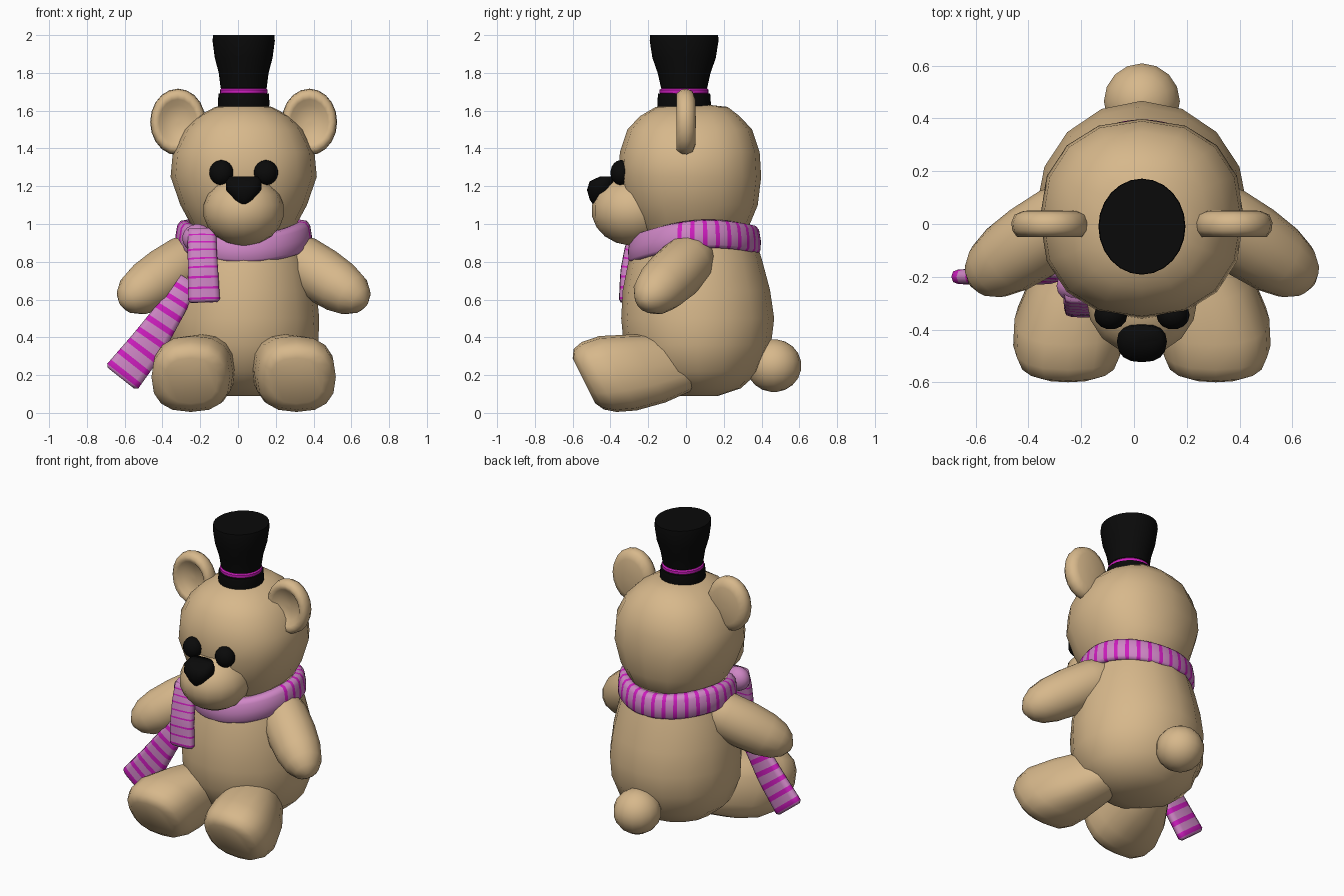
import bpy, bmesh, math
from mathutils import Vector as V

if "Cube" in bpy.data.objects:
    bpy.data.objects.remove(bpy.data.objects["Cube"])

BX = 0.03  # centre line of the bear


def material(name, rgb):
    m = bpy.data.materials.new(name)
    m.diffuse_color = (*rgb, 1)
    m.use_nodes = True
    m.node_tree.nodes["Principled BSDF"].inputs["Base Color"].default_value = m.diffuse_color
    return m


TAN = material("tan fur", (0.68, 0.48, 0.26))
BLACK = material("black", (0.003, 0.003, 0.003))
PINK = material("light pink", (0.62, 0.24, 0.56))
MAGENTA = material("magenta", (0.62, 0.012, 0.52))


def ring(c, u, v, n=16, p=2.0):
    """Superellipse loop round c with half axes u and v."""
    c, u, v = V(c), V(u), V(v)
    out = []
    for i in range(n):
        a = 2 * math.pi * i / n
        ca, sa = math.cos(a), math.sin(a)
        out.append(c + u * math.copysign(abs(ca) ** (2 / p), ca)
                   + v * math.copysign(abs(sa) ** (2 / p), sa))
    return out


def loft(name, rings, mats, closed=False, stripe=None, angle=180):
    """Skin a list of loops; stripe(i) picks the material of segment i."""
    bm = bmesh.new()
    loops = [[bm.verts.new(p) for p in r] for r in rings]
    n = len(loops[0])
    for i in range(len(loops) if closed else len(loops) - 1):
        a, b = loops[i], loops[(i + 1) % len(loops)]
        for j in range(n):
            k = (j + 1) % n
            f = bm.faces.new((a[j], a[k], b[k], b[j]))
            f.material_index = stripe(i) if stripe else 0
    if not closed:
        bm.faces.new(loops[0])
        bm.faces.new(loops[-1])
    bmesh.ops.recalc_face_normals(bm, faces=bm.faces)
    me = bpy.data.meshes.new(name)
    bm.to_mesh(me)
    bm.free()
    for m in mats:
        me.materials.append(m)
    me.shade_smooth()
    if angle < 180:
        me.set_sharp_from_angle(angle=math.radians(angle))
    ob = bpy.data.objects.new(name, me)
    bpy.context.collection.objects.link(ob)
    return ob


def stack(name, rows, mat, n=16, p=2.0, x=BX, angle=180):
    """Horizontal loops from rows of (z, centre y, half x, half y)."""
    return loft(name, [ring((x, cy, z), (rx, 0, 0), (0, ry, 0), n, p)
                       for z, cy, rx, ry in rows], [mat], angle=angle)


def ellipsoid(name, c, r, mat, n=16, m=9):
    rows = []
    for i in range(m + 1):
        t = math.pi * (0.03 + 0.94 * i / m)
        rows.append((c[2] - r[2] * math.cos(t), c[1],
                     r[0] * math.sin(t), r[1] * math.sin(t)))
    return stack(name, rows, mat, n, x=c[0])


# body and head
stack("body", [(.09, .07, .12, .10), (.13, .07, .24, .22), (.22, .065, .345, .325),
               (.36, .06, .395, .39), (.5, .062, .4, .405), (.65, .055, .385, .39),
               (.8, .05, .355, .355), (.92, .05, .315, .32), (1.02, .05, .28, .28)], TAN)
stack("head", [(.9, .03, .2, .2), (.98, .03, .27, .30), (1.1, .03, .335, .35),
               (1.25, .02, .387, .378), (1.38, .02, .375, .37), (1.5, .02, .315, .33),
               (1.57, .02, .245, .265), (1.62, .03, .15, .19), (1.632, .03, .06, .08)],
      TAN, p=2.25)
ellipsoid("snout", (BX, -.28, 1.07), (.215, .22, .185), TAN)
ellipsoid("tail", (BX, .465, .25), (.146, .146, .14), TAN)

# nose
stack("nose", [(1.10, -.465, .015, .025), (1.13, -.455, .05, .055), (1.18, -.45, .093, .074),
               (1.225, -.445, .095, .066), (1.252, -.42, .075, .035)], BLACK, p=2.4)

# paired parts
for s, side in ((-1, "left"), (1, "right")):
    def P(x, y, z):
        return V((BX + s * x, y, z))

    ellipsoid(side + "_eye", P(.118, -.345, 1.272), (.064, .056, .066), BLACK, 14)

    # ear: round dish with a raised rim
    prof = [(.01, -.012), (.075, -.015), (.1, -.042), (.125, -.05), (.143, -.025),
            (.147, .005), (.135, .035), (.1, .05), (.01, .052)]
    loft(side + "_ear", [ring(P(.348, y, 1.54), (r, 0, 0), (0, 0, r * 1.2), 20)
                         for r, y in prof], [TAN])

    # arm: tapered capsule from shoulder to paw
    d = V((s * .28, -.19, -.18)).normalized()
    u = d.cross(V((0, 0, 1))).normalized()
    v = d.cross(u)
    arm = [(-.1, .08), (-.05, .12), (.05, .145), (.2, .148), (.33, .138),
           (.42, .115), (.48, .075), (.512, .025)]
    loft(side + "_arm", [ring(P(.27, .03, .82) + d * t, u * r, v * r, 14)
                         for t, r in arm], [TAN])

    # leg: boxy loops leaning forward at the top, ending in a flat sole
    leg = [(.15, .06, .29, .10, .10), (.17, -.05, .265, .15, .15), (.23, -.2, .235, .185, .18),
           (.27, -.36, .21, .213, .197), (.28, -.46, .19, .208, .185),
           (.28, -.515, .178, .185, .16), (.28, -.54, .17, .14, .12)]
    loft(side + "_leg", [ring(P(x, y, z), (rx, 0, 0), (0, -.5 * rz, rz), 16, 2.5)
                         for x, y, z, rx, rz in leg], [TAN])

# hat with brim and band
stack("hat", [(1.60, -.01, .13, .135), (1.635, -.01, .137, .142), (1.69, -.01, .133, .138),
              (1.692, -.01, .113, .113), (1.715, -.01, .115, .115), (1.72, -.01, .122, .122),
              (1.80, -.01, .132, .14), (1.88, -.01, .153, .168), (1.97, -.01, .165, .182),
              (2.0, -.01, .162, .18)], BLACK, 24, angle=40)
stack("hat_band", [(1.688, -.01, .121, .124), (1.694, -.01, .126, .13),
                   (1.71, -.01, .126, .13), (1.717, -.01, .119, .122)], MAGENTA, 24, angle=40)

# scarf wrapped round the neck, striped except at the front
N = 96
loops = []
for i in range(N):
    a = 2 * math.pi * i / N
    ca, sa = math.cos(a), math.sin(a)
    c = (BX + .325 * ca, .045 + .315 * sa, .945 + .025 * sa - .05 * sa * sa)
    loops.append(ring(c, (.036 * ca, .036 * sa, -.006), (-.006 * ca, -.006 * sa, .075), 10, 3))
loft("scarf_wrap", loops, [PINK, MAGENTA], closed=True,
     stripe=lambda i: int(i % 3 == 2 and math.sin(2 * math.pi * i / N) > -.35))


def scarf_end(name, path, stripes, share):
    """Flat striped strip through path points (x, y, z, half width)."""
    ts = []
    for k in range(stripes):
        ts += [k / stripes, (k + 1 - share) / stripes]
    ts.append(1)

    def at(t):
        f = min(max(t, 0), 1) * (len(path) - 1)
        i = min(int(f), len(path) - 2)
        return V(path[i]).lerp(V(path[i + 1]), f - i)
    out = []
    for t in ts:
        q = at(t)
        d = (at(t + .1) - at(t - .1)).to_3d().normalized()
        u = d.cross(V((0, 1, 0))).normalized()
        w = d.cross(u)
        out.append(ring(q.to_3d(), u * q.w, w * .03, 12, 3.5))
    # rounded tip
    out.append(ring(q.to_3d() + d * .015, u * (q.w * .85), w * .02, 12, 3.5))
    loft(name, out, [PINK, MAGENTA], stripe=lambda i: int(i % 2 == 1 and i < len(ts) - 1))


scarf_end("scarf_front_end", [(-.19, -.265, .97, .075), (-.19, -.295, .87, .077),
                              (-.185, -.318, .75, .08), (-.18, -.325, .60, .084)], 8, .2)
scarf_end("scarf_side_end", [(-.26, -.17, .70, .06), (-.36, -.2, .54, .075),
                             (-.48, -.2, .36, .095), (-.61, -.2, .195, .105)], 8, .38)
ellipsoid("scarf_knot", (-.215, -.235, .925), (.08, .065, .075), PINK)
